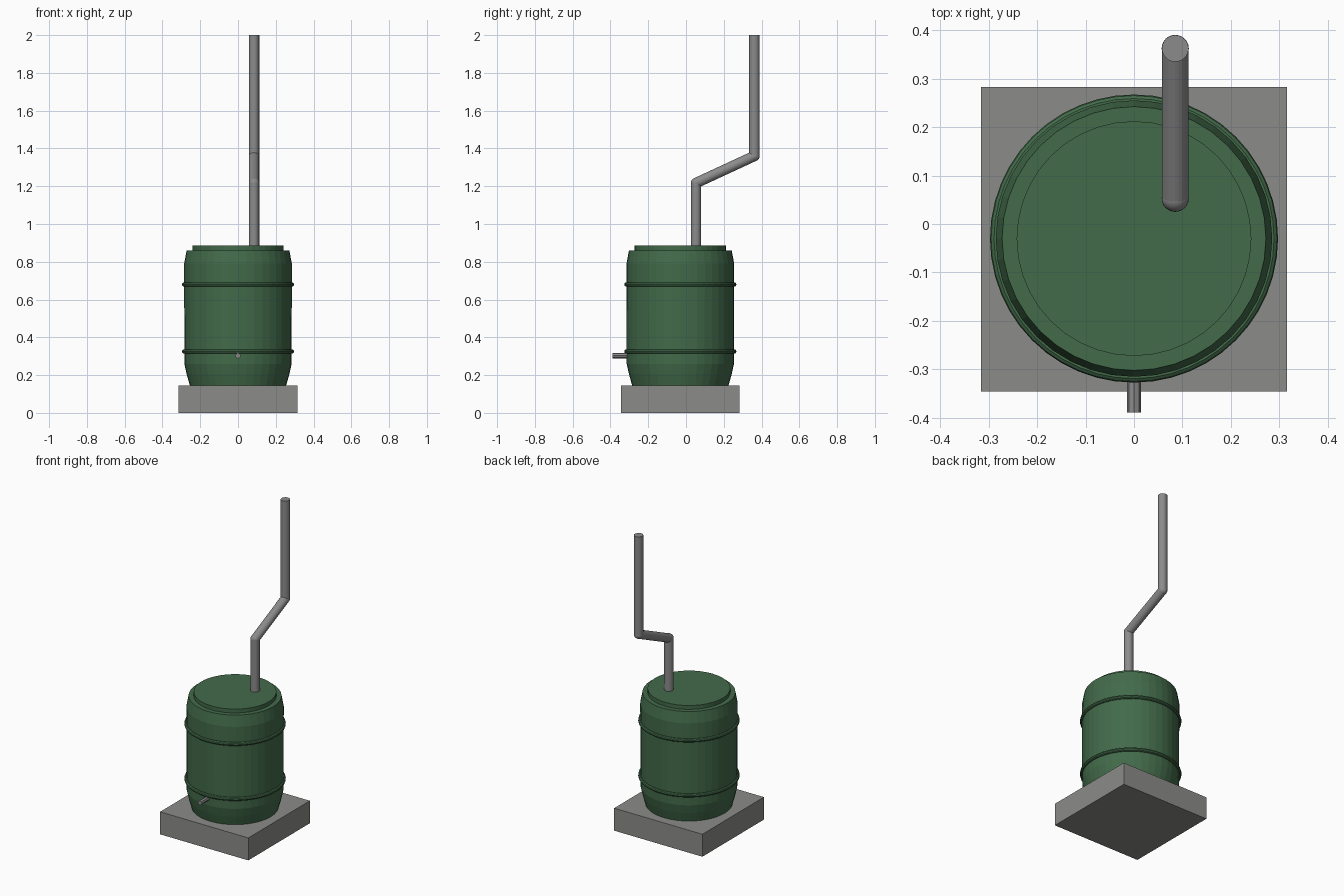
import bpy, math
from mathutils import Vector

if "Cube" in bpy.data.objects:
    bpy.data.objects.remove(bpy.data.objects["Cube"])


def material(name, color):
    m = bpy.data.materials.new(name)
    m.diffuse_color = (*color, 1)
    m.use_nodes = True
    m.node_tree.nodes["Principled BSDF"].inputs["Base Color"].default_value = m.diffuse_color
    return m


GREEN = material("barrel green", (0.055, 0.145, 0.068))
STONE = material("stone grey", (0.26, 0.265, 0.25))
METAL = material("pipe grey", (0.26, 0.26, 0.26))
AXIS = (0, -0.03)  # barrel centre


def finish(name, mat):
    o = bpy.context.object
    o.name = name
    o.data.materials.append(mat)
    return o


def lathe(name, profile, sides, mat):
    verts, faces = [], []
    n = len(profile)
    for i in range(sides):
        a = 2 * math.pi * i / sides
        for r, z in profile:
            verts.append((AXIS[0] + r * math.cos(a), AXIS[1] + r * math.sin(a), z))
        j = (i + 1) % sides
        for k in range(n - 1):
            faces.append((i * n + k, j * n + k, j * n + k + 1, i * n + k + 1))
    faces.append([i * n for i in reversed(range(sides))])
    faces.append([i * n + n - 1 for i in range(sides)])
    me = bpy.data.meshes.new(name)
    me.from_pydata(verts, [], faces)
    me.materials.append(mat)
    o = bpy.data.objects.new(name, me)
    bpy.context.collection.objects.link(o)
    return o


def tube(name, a, b, r, sides, mat):
    a, b = Vector(a), Vector(b)
    d = b - a
    bpy.ops.mesh.primitive_cylinder_add(
        vertices=sides, radius=r, depth=d.length, location=(a + b) / 2,
        rotation=d.to_track_quat('Z', 'Y').to_euler())
    return finish(name, mat)


# stone plinth
bpy.ops.mesh.primitive_cube_add(size=1, location=(0, -0.031, 0.0725))
plinth = finish("plinth", STONE)
plinth.scale = (0.63, 0.628, 0.145)

# barrel with tapered ends and a raised lid
lathe("barrel", [(0.255, 0.145), (0.272, 0.205), (0.284, 0.26), (0.285, 0.79),
                 (0.272, 0.86)], 40, GREEN)
lathe("lid", [(0.242, 0.855), (0.242, 0.885)], 40, GREEN)

# raised hoops
for i, z in enumerate((0.325, 0.68)):
    bpy.ops.mesh.primitive_torus_add(
        major_segments=48, minor_segments=10, major_radius=0.285,
        minor_radius=0.012, location=(*AXIS, z))
    finish(f"hoop_{i + 1}", GREEN)

# outlet tap
tube("tap", (0, -0.25, 0.303), (0, -0.389, 0.303), 0.0145, 8, METAL)

# downpipe: three straight runs with rounded elbows
path = [(0.085, 0.053, 0.88), (0.085, 0.053, 1.217), (0.085, 0.362, 1.36), (0.085, 0.362, 2.0)]
for i in range(3):
    tube(f"downpipe_{i + 1}", path[i], path[i + 1], 0.0275, 24, METAL)
for i in (1, 2):
    bpy.ops.mesh.primitive_uv_sphere_add(segments=24, ring_count=12, radius=0.028, location=path[i])
    finish(f"elbow_{i}", METAL)
    bpy.ops.object.shade_smooth_by_angle()
